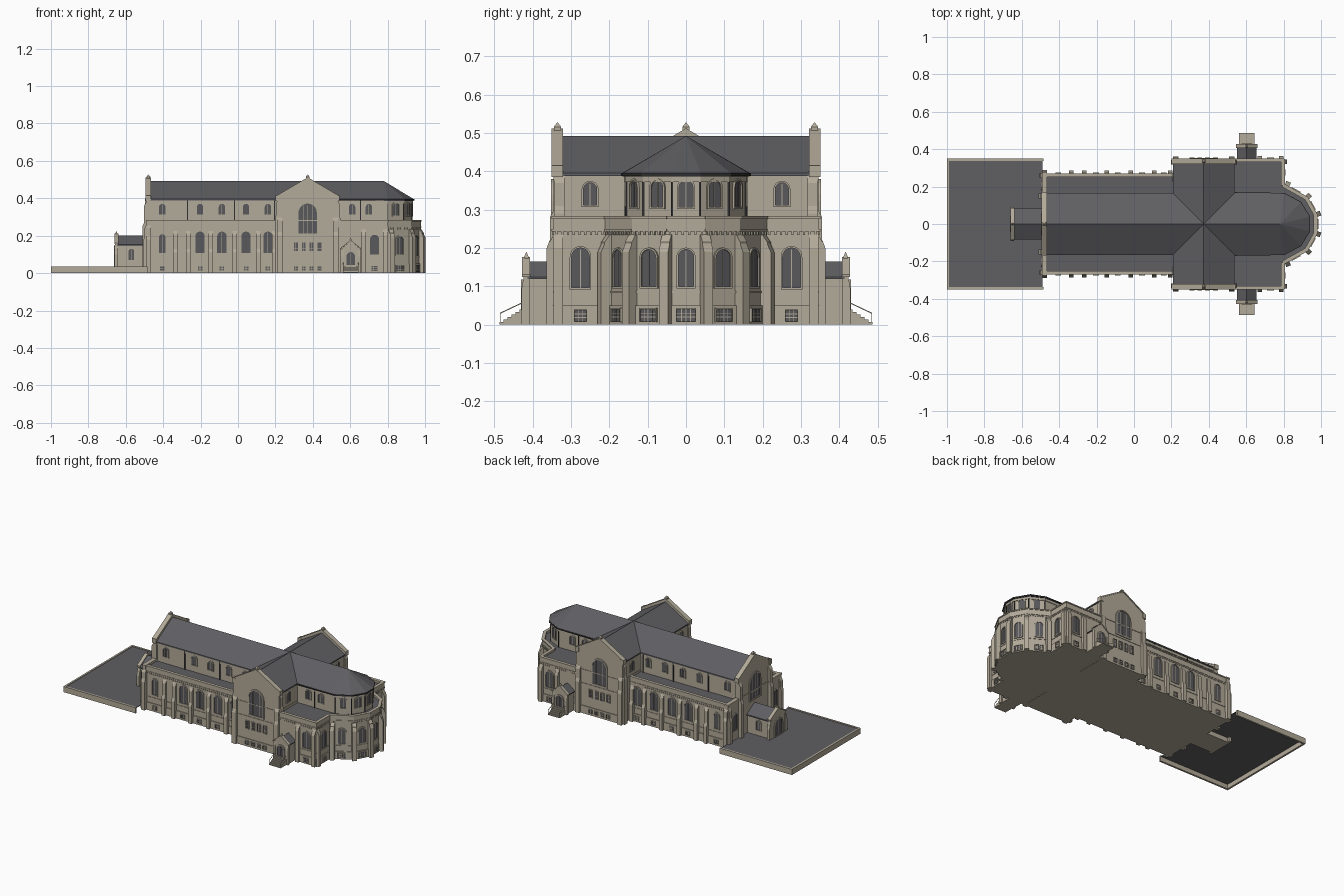
import bpy, bmesh, math
from mathutils import Matrix, Vector

if "Cube" in bpy.data.objects:
    bpy.data.objects.remove(bpy.data.objects["Cube"])

def material(name, rgb):
    m = bpy.data.materials.new(name)
    m.diffuse_color = (*rgb, 1)
    m.use_nodes = True
    m.node_tree.nodes["Principled BSDF"].inputs["Base Color"].default_value = m.diffuse_color
    return m

MATS = [material("limestone", (.45, .405, .32)),
        material("slate_roof", (.115, .115, .125)),
        material("window_glass", (.10, .10, .11)),
        material("dark_metal", (.03, .03, .032))]
STONE, ROOF, GLASS, METAL = range(4)
I = Matrix.Identity(4)

def prism(bm, pts, axis, a, b, m=STONE, M=I):
    """Extrude a 2D polygon along an axis; pts hold the two other coordinates in order."""
    def P(p, t):
        return M @ Vector({'x': (t, p[0], p[1]), 'y': (p[0], t, p[1]), 'z': (p[0], p[1], t)}[axis])
    A = [bm.verts.new(P(p, a)) for p in pts]
    B = [bm.verts.new(P(p, b)) for p in pts]
    n = len(pts)
    fs = [bm.faces.new(A), bm.faces.new(B)]
    fs += [bm.faces.new((A[i], A[(i + 1) % n], B[(i + 1) % n], B[i])) for i in range(n)]
    for f in fs:
        f.material_index = m

def box(bm, x0, x1, y0, y1, z0, z1, m=STONE, M=I):
    prism(bm, [(x0, y0), (x1, y0), (x1, y1), (x0, y1)], 'z', z0, z1, m, M)

def finish(name, bm, mirror=False):
    if mirror:
        g = bmesh.ops.duplicate(bm, geom=bm.verts[:] + bm.edges[:] + bm.faces[:])['geom']
        for v in g:
            if isinstance(v, bmesh.types.BMVert):
                v.co.y *= -1
    bmesh.ops.recalc_face_normals(bm, faces=bm.faces[:])
    me = bpy.data.meshes.new(name)
    bm.to_mesh(me)
    bm.free()
    for m in MATS:
        me.materials.append(m)
    bpy.context.collection.objects.link(bpy.data.objects.new(name, me))

def wall_at(x, y, nx, ny):
    """Local frame on a wall: x along the wall, -y outward."""
    return Matrix.Translation((x, y, 0)) @ Matrix.Rotation(math.atan2(ny, nx) + math.pi / 2, 4, 'Z')

def arch(w, z0, z1, arched):
    r = w / 2
    if not arched:
        return [(-r, z0), (r, z0), (r, z1), (-r, z1)]
    return [(-r, z0), (r, z0)] + [(r * math.cos(math.pi * i / 10), z1 - r + r * math.sin(math.pi * i / 10)) for i in range(11)]

def window(bm, M, w, z0, z1, arched=True, bars=1, rows=0, rim=.005):
    prism(bm, arch(w, z0, z1, arched), 'y', .002, -.002, GLASS, M)
    inn, out = arch(w, z0, z1, arched), arch(w + 2 * rim, z0 - rim, z1 + rim, arched)
    n = len(inn)
    for i in range(n):                                   # stone surround
        j = (i + 1) % n
        prism(bm, [inn[i], inn[j], out[j], out[i]], 'y', .001, -.006, STONE, M)
    top = z1 - (.1 * w if arched else 0)
    for i in range(1, bars + 1):                         # mullions
        x = -w / 2 + w * i / (bars + 1)
        box(bm, x - .001, x + .001, -.0035, 0, z0, top, STONE, M)
    for i in range(1, rows + 1):
        z = z0 + (z1 - z0) * i / (rows + 1)
        box(bm, -w / 2, w / 2, -.0035, 0, z - .001, z + .001, STONE, M)

def buttress(bm, M, w=.022, d=.022, top=.225, mid=.12):
    prism(bm, [(.01, 0), (-d, 0), (-d, mid), (-d * .6, mid + .02), (-d * .6, top - .02), (0, top), (.01, top)],
          'x', -w / 2, w / 2, STONE, M)

def strip(bm, path, out, t, z0, z1, m=STONE):
    """Band following a wall path (outside is on the right-hand side)."""
    for p, q in zip(path, path[1:]):
        d = Vector((q[0] - p[0], q[1] - p[1]))
        L = d.length
        M = Matrix.Translation((p[0], p[1], 0)) @ Matrix.Rotation(math.atan2(d.y, d.x), 4, 'Z')
        box(bm, -out * .5, L + out * .5, -out, t, z0, z1, m, M)

def flip(path):
    return path + [(x, -y) for x, y in reversed(path)]

def gable(bm, axis, c, w, eave, apex, a, b):
    prism(bm, [(c - w, 0), (c + w, 0), (c + w, eave), (c, apex), (c - w, eave)], axis, a, b)

def roof(bm, axis, c, w, eave, ridge, a, b, lip=.008):
    prism(bm, [(c - w, eave - lip), (c + w, eave - lip), (c + w, eave), (c, ridge), (c - w, eave)], axis, a, b, ROOF)

TX = .3725
HIGH = [(.80, -.155), (.885, -.11), (.93, -.036)]        # upper apse corners
LOW = [(.80, -.21), (.925, -.14), (.975, -.05)]          # lower apse corners
NAVE = [(-.485, -.265), (.215, -.265)]
CHOIR = [(.535, -.345), (.80, -.345)] + LOW

# Main walls
b = bmesh.new()
prism(b, flip([(-.48, -.155)] + HIGH), 'z', 0, .39)
prism(b, flip(NAVE), 'z', 0, .262)
prism(b, flip(CHOIR), 'z', 0, .262)
box(b, .213, .532, -.34, .34, 0, .39)
finish("main_walls", b)

# Flat aisle roofs
b = bmesh.new()
prism(b, flip(NAVE), 'z', .262, .268, ROOF)
prism(b, flip(CHOIR), 'z', .262, .268, ROOF)
finish("aisle_roofs", b)

# Plinth, cornice with dentils and parapets
b = bmesh.new()
for path in (NAVE, CHOIR + [(.975, 0)]):
    strip(b, path, .005, .01, 0, .05)
    strip(b, path, .003, .01, .083, .088)
    strip(b, path, .005, .01, .243, .250)
    strip(b, path, .002, .012, .25, .276)
    strip(b, path, .006, .014, .276, .283)
    for p, q in zip(path, path[1:]):
        d = Vector((q[0] - p[0], q[1] - p[1]))
        n = max(1, int(d.length / .014))
        for i in range(n):
            c = Vector(p) + d * (i + .5) / n
            box(b, -.003, .003, -.004, .002, .234, .243, STONE, wall_at(c.x, c.y, d.y, -d.x))
strip(b, [(-.47, -.155)] + HIGH + [(.93, 0)], .004, .01, .372, .388)
finish("cornices_and_parapets", b, True)

# Pitched roofs and apse roof
b = bmesh.new()
roof(b, 'x', 0, .165, .396, .492, -.475, .78)
roof(b, 'y', TX, .165, .396, .492, -.335, .335)
eave = flip([(.78, -.165), (.803, -.163), (.891, -.116), (.939, -.038)])
prism(b, eave, 'z', .386, .396, ROOF)
ring = [b.verts.new((x, y, .396)) for x, y in eave]
tip = b.verts.new((.78, 0, .492))
for i in range(len(ring)):
    b.faces.new((ring[i], ring[(i + 1) % len(ring)], tip)).material_index = ROOF
b.faces.new(ring).material_index = ROOF
strip(b, [(.535, -.167), (.803, -.163), (.891, -.116), (.939, -.038), (.939, 0)], .003, .002, .387, .395, METAL)
finish("pitched_roofs", b, True)

def finial(bm, x, y, z, r=.009):
    box(bm, x - r, x + r, y - r, y + r, z - .03, z - .008)
    c = bmesh.ops.create_cone(bm, segments=4, radius1=r * 1.6, radius2=.001, depth=.012, cap_ends=True)
    bmesh.ops.rotate(bm, verts=c['verts'], matrix=Matrix.Rotation(math.pi / 4, 3, 'Z'))
    bmesh.ops.translate(bm, verts=c['verts'], vec=(x, y, z - .004))

def coping(bm, axis, c, w, eave, apex, a, b, t=.008):
    prism(bm, [(c - w, eave), (c, apex), (c + w, eave), (c + w, eave + t), (c, apex + t), (c - w, eave + t)], axis, a, b)

# Transept fronts
b = bmesh.new()
gable(b, 'y', TX, .163, .408, .504, -.346, -.322)
coping(b, 'y', TX, .170, .404, .504, -.350, -.320)
finial(b, TX, -.335, .525)
for s in (-1, 1):
    x = TX + s * .15
    buttress(b, wall_at(x, -.344, 0, -1), .03, .018, .30, .2)
    buttress(b, wall_at(TX + s * .16, -.33, s, 0), .026, .016, .39, .29)
    box(b, TX + s * .159 - .012, TX + s * .159 + .012, -.350, -.32, .385, .415)
box(b, TX - .163, TX + .163, -.350, -.34, 0, .05)
box(b, TX - .163, TX + .163, -.349, -.34, .278, .283)
box(b, TX - .13, TX + .13, -.349, -.34, .19, .195)
window(b, wall_at(TX, -.346, 0, -1), .098, .212, .372, bars=3, rows=0, rim=.008)
for i in range(4):
    M = wall_at(TX + (i - 1.5) * .042, -.346, 0, -1)
    window(b, M, .02, .117, .163, False, 1, 2, .003)
    M = wall_at(TX + (i - 1.5) * .042, -.350, 0, -1)
    window(b, M, .02, .015, .036, False, 1, 1, .003)
for s in (-1, 1):
    window(b, wall_at(TX + s * .1595, -.25, s, 0), .034, .312, .370)
    strip(b, [(TX + s * .1595, -s * .25 - .09), (TX + s * .1595, -s * .25 + .09)][::s], .003, .005, .278, .283)
finish("transept_fronts", b, True)

# West front with gable, buttresses and windows
b = bmesh.new()
gable(b, 'x', 0, .163, .408, .504, -.49, -.466)
coping(b, 'x', 0, .170, .404, .504, -.494, -.464)
finial(b, -.479, 0, .525)
box(b, -.49, -.468, -.272, .272, 0, .275)
box(b, -.493, -.466, -.275, .275, .275, .284)
for s in (-1, 1):
    buttress(b, wall_at(-.489, s * .15, -1, 0), .026, .022, .38, .25)
    buttress(b, wall_at(-.489, s * .26, -1, 0), .026, .016, .26, .18)
    buttress(b, wall_at(-.477, s * .268, 0, s), .026, .02, .26, .18)
    box(b, -.494, -.464, s * .159 - .012, s * .159 + .012, .385, .415)
    window(b, wall_at(-.49, s * .205, -1, 0), .04, .1, .2)
window(b, wall_at(-.49, 0, -1, 0), .1, .23, .39, bars=3, rim=.008)
finish("west_front", b)

# Nave and choir buttresses
b = bmesh.new()
for x in (-.335, -.265, -.145, -.018, .108):
    buttress(b, wall_at(x, -.265, 0, -1), .024, .02, .225, .11)
buttress(b, wall_at(.195, -.265, 0, -1), .024, .02, .225, .11)
for x in (.672, .787):
    buttress(b, wall_at(x, -.345, 0, -1), .024, .018, .235, .2)
buttress(b, wall_at(.80, -.333, 1, 0), .024, .018, .235, .2)
for x, y, nx, ny in ((.818, -.203, .35, -.94), (.925, -.14, .69, -.72), (.975, -.05, .93, -.36)):
    buttress(b, wall_at(x, y, nx, ny), .026, .024, .235, .19)
finish("buttresses", b, True)

# Aisle, clerestory and apse windows
b = bmesh.new()
for x in (-.405, -.203, -.086, .043, .16):
    small = x < -.4
    window(b, wall_at(x, -.265, 0, -1), .034 if small else .05, .108, .208 if small else .222)
    window(b, wall_at(x, -.270, 0, -1), .024, .014, .036, False, 2, 1, .003)
    window(b, wall_at(x, -.155, 0, -1), .034, .312, .370)
for x in (.61, .70):
    window(b, wall_at(x, -.155, 0, -1), .034, .312, .370)
window(b, wall_at(.73, -.345, 0, -1), .048, .1, .205)
window(b, wall_at(.73, -.350, 0, -1), .03, .012, .037, False, 2, 2, .003)
window(b, wall_at(.80, -.275, 1, 0), .046, .097, .2)
window(b, wall_at(.805, -.275, 1, 0), .028, .01, .037, False, 2, 2, .003)
for corners, up in ((HIGH, True), (LOW, False)):
    for p, q in zip(corners, corners[1:]):
        d = (Vector(q) - Vector(p)).normalized()
        c = (Vector(p) + Vector(q)) / 2
        M = wall_at(c.x, c.y, d.y, -d.x)
        if up:
            window(b, M, .036, .307, .376)
        else:
            window(b, M, .044, .1, .196)
            window(b, wall_at(c.x + d.y * .005, c.y - d.x * .005, d.y, -d.x), .046, .01, .04, False, 3, 2, .003)
finish("side_windows", b, True)
b = bmesh.new()
window(b, wall_at(.93, 0, 1, 0), .036, .307, .376)
window(b, wall_at(.975, 0, 1, 0), .04, .1, .196)
window(b, wall_at(.98, 0, 1, 0), .046, .01, .04, False, 3, 2, .003)
finish("apse_end_windows", b)

# Rainwater pipes
b = bmesh.new()
for x, y in [(-.27, -.157), (-.02, -.157), (.195, -.157), (.655, -.157)] + HIGH:
    box(b, x - .002, x + .003, y - .003, y + .002, .268, .39, METAL)
finish("rainwater_pipes", b, True)

# Entrance terrace, hollow underneath
b = bmesh.new()
box(b, -.99, -.488, -.34, .34, .029, .033, ROOF)
box(b, -1, -.988, -.35, .35, 0, .036)
for s in (-1, 1):
    box(b, -1, -.485, s * .344 - .006, s * .344 + .006, 0, .036)
finish("terrace", b)

# West entrance porch
b = bmesh.new()
box(b, -.648, -.485, -.075, .075, 0, .15)
roof(b, 'x', 0, .082, .152, .2, -.648, -.488)
gable(b, 'x', 0, .08, .158, .206, -.658, -.642)
coping(b, 'x', 0, .086, .156, .206, -.661, -.639, .006)
finial(b, -.65, 0, .222, .005)
for s in (-1, 1):
    buttress(b, wall_at(-.65, s * .075, 0, s), .018, .016, .15, .1)
    window(b, wall_at(-.57, s * .075, 0, s), .03, .07, .13)
window(b, wall_at(-.658, 0, -1, 0), .07, .036, .14, rim=.007)
finish("west_porch", b)

# Side porches with steps and handrails
b = bmesh.new()
CX = .6025
box(b, CX - .046, CX + .046, -.415, -.34, 0, .124)
roof(b, 'y', CX, .052, .124, .165, -.415, -.342, .005)
gable(b, 'y', CX, .052, .128, .172, -.424, -.408)
coping(b, 'y', CX, .058, .125, .171, -.427, -.406, .006)
finial(b, CX, -.416, .187, .005)
for s in (-1, 1):
    buttress(b, wall_at(CX + s * .046, -.423, 0, -1), .016, .006, .125, .09)
    x = CX + s * .04
    box(b, x - .001, x + .001, -.485, -.483, 0, .03)
    prism(b, [(-.485, .028), (-.485, .031), (-.424, .06), (-.424, .057)], 'x', x - .001, x + .001)
window(b, wall_at(CX, -.424, 0, -1), .046, .042, .112, rim=.006)
for i in range(6):
    box(b, CX - .042, CX + .042, -.486 + i * .0105, -.42, i * .0065, (i + 1) * .0065)
finish("side_porches", b, True)
